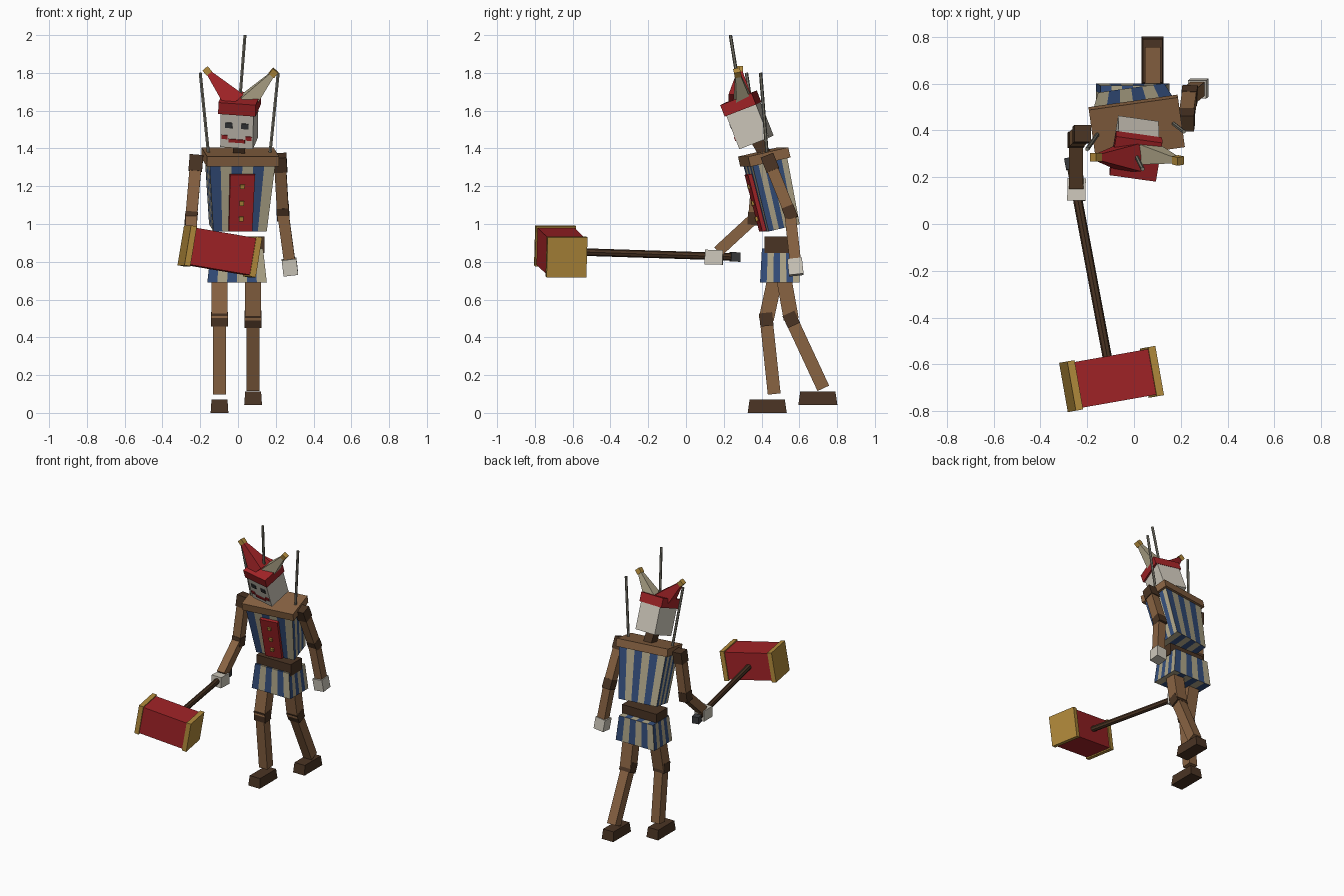
import bpy, bmesh, math
from mathutils import Vector, Matrix, Euler

if "Cube" in bpy.data.objects:
    bpy.data.objects.remove(bpy.data.objects["Cube"])

PALETTE = {
    "red": (.36, .017, .020), "cream": (.43, .38, .25), "pale": (.62, .58, .50),
    "blue": (.034, .076, .20), "brown": (.25, .125, .055), "dark_brown": (.068, .034, .017),
    "gold": (.45, .26, .045), "charcoal": (.04, .042, .045), "string_grey": (.21, .20, .16),
}
MATS = {}
for key, rgb in PALETTE.items():
    MATS[key] = bpy.data.materials.new(key)
    MATS[key].diffuse_color = (*rgb, 1)


def finish(bm, name, mats, matrix):
    bmesh.ops.recalc_face_normals(bm, faces=bm.faces)
    me = bpy.data.meshes.new(name)
    bm.to_mesh(me)
    bm.free()
    for m in mats:
        me.materials.append(MATS[m])
    ob = bpy.data.objects.new(name, me)
    bpy.context.collection.objects.link(ob)
    ob.matrix_world = matrix
    return ob


def frame(loc, rot=(0, 0, 0)):
    return Matrix.Translation(loc) @ Euler([math.radians(a) for a in rot]).to_matrix().to_4x4()


def box(name, mat, size, matrix, taper=(1, 1)):
    """Box of given size; taper scales its top in x and y."""
    bm = bmesh.new()
    bmesh.ops.create_cube(bm, size=1)
    for v in bm.verts:
        if v.co.z > 0:
            v.co.x *= taper[0]
            v.co.y *= taper[1]
        v.co = Vector(a * b for a, b in zip(v.co, size))
    return finish(bm, name, [mat], matrix)


def along(a, b):
    """Frame at the middle of a-b, z along it, x kept near world x."""
    a, b = Vector(a), Vector(b)
    z = (b - a).normalized()
    x = Vector((1, 0, 0))
    x = (x - z * x.dot(z)).normalized()
    r = Matrix((x, z.cross(x), z)).transposed().to_4x4()
    return Matrix.Translation((a + b) / 2) @ r, (b - a).length


def limb(name, mat, a, b, w, d=None, taper=(1, 1)):
    m, length = along(a, b)
    return box(name, mat, (w, d or w, length), m, taper)


def rod(name, mat, a, b, r1, r2, sides, turn=0):
    m, length = along(a, b)
    bm = bmesh.new()
    bmesh.ops.create_cone(bm, cap_ends=True, segments=sides, radius1=r1, radius2=r2, depth=length)
    return finish(bm, name, [mat], m @ Matrix.Rotation(math.radians(turn), 4, 'Z'))


def striped_block(name, bottom, top, height, matrix, n=6):
    """Tapered block, every side cut into n alternating stripes (blue first)."""
    bm = bmesh.new()
    ring = [(-.5, -.5), (.5, -.5), (.5, .5), (-.5, .5)]
    loops = []
    for size, z in ((bottom, -height / 2), (top, height / 2)):
        loop = []
        for i in range(4):
            p, q = Vector(ring[i]), Vector(ring[(i + 1) % 4])
            for k in range(n):
                c = p.lerp(q, k / n)
                loop.append(bm.verts.new((c.x * size[0], c.y * size[1], z)))
        loops.append(loop)
    lo, hi = loops
    count = len(lo)
    for i in range(count):
        j = (i + 1) % count
        f = bm.faces.new((lo[i], lo[j], hi[j], hi[i]))
        f.material_index = i % n % 2
    # caps: strips running front to back
    for loop in loops:
        for k in range(n):
            f = bm.faces.new((loop[k], loop[k + 1], loop[3 * n - k - 1], loop[(3 * n - k) % count]))
            f.material_index = k % 2
    return finish(bm, name, ["blue", "cream"], matrix)


# --- Trunk -------------------------------------------------------------
striped_block("skirt", (.315, .21), (.275, .19), .18, frame((-.005, .497, .78)))
box("belt", "dark_brown", (.28, .13, .085), frame((0, .48, .89)))
chest = frame((.005, .46, 1.155), (13, 0, 8))
striped_block("torso", (.285, .17), (.35, .19), .36, chest)
box("shoulder_yoke", "brown", (.385, .22, .055), chest @ frame((0, 0, .205)))
box("chest_panel", "red", (.125, .03, .31), chest @ frame((0, -.096, -.02), (1.5, 0, 0)), (1.06, 1))
for i, z in enumerate((.07, -.02, -.105)):
    box(f"button_{i + 1}", "gold", (.024, .02, .024), chest @ frame((0, -.112, z)))

# --- Head --------------------------------------------------------------
limb("neck", "dark_brown", (.005, .43, 1.35), (.005, .36, 1.47), .065)
skull = frame((.007, .335, 1.53), (21, 4, -8))
box("head", "pale", (.175, .17, .21), skull)
for side, x in (("right", -.043), ("left", .043)):
    box(f"eye_{side}", "charcoal", (.038, .009, .03), skull @ frame((x, -.086, .022)))
    box(f"mouth_corner_{side}", "red", (.032, .009, .022), skull @ frame((x * 1.5, -.086, -.046)))
box("mouth", "red", (.088, .009, .018), skull @ frame((0, -.086, -.064)))
box("hat_band", "red", (.2, .18, .065), skull @ frame((0, -.003, .117)))
horns = (("right", "red", (-.015, .285, 1.645), (-.163, .285, 1.81), .085),
         ("left", "cream", (.05, .305, 1.645), (.188, .272, 1.80), .065))
for side, mat, a, b, r in horns:
    rod(f"hat_horn_{side}", mat, a, b, r, .016, 4, 45)
    m, _ = along(a, b)
    box(f"hat_bell_{side}", "gold", (.036, .036, .036), Matrix.Translation(b) @ m.to_3x3().to_4x4())

# --- Strings -----------------------------------------------------------
strings = (("head", (.01, .29, 1.66), (.037, .235, 2.0)),
           ("right", (-.155, .385, 1.36), (-.2, .32, 1.80)),
           ("left", (.168, .43, 1.36), (.213, .395, 1.80)))
for side, a, b in strings:
    rod(f"string_{side}", "string_grey", a, b, .009, .009, 6)

# --- Arms: shoulder, elbow, wrist, hand -----------------------------------
arms = (("right", (-.222, .385, 1.335), (-.248, .36, 1.03), (-.247, .17, .855), (-.247, .10, .825), (-.245, .195, .823)),
        ("left", (.222, .44, 1.335), (.238, .55, 1.06), (.272, .578, .81), (.27, .575, .815), (.28, .584, .73)))
for side, s, e, w, h1, h2 in arms:
    S, E, W = Vector(s), Vector(e), Vector(w)
    limb(f"upper_arm_{side}", "brown", S, E, .062)
    d = (E - S).normalized()
    limb(f"shoulder_{side}", "dark_brown", S - d * .03, S + d * .055, .072)
    limb(f"elbow_{side}", "dark_brown", E - d * .035, E + d * .035, .066)
    limb(f"forearm_{side}", "brown", E, W, .06)
    limb(f"hand_{side}", "pale", h1, h2, .078)

# --- Legs: hip, knee, ankle, foot -----------------------------------------
legs = (("right", -.098, (.475, .73), (.425, .495), (.467, .10), (.43, .035)),
        ("left", .080, (.515, .73), (.557, .495), (.727, .13), (.698, .077)))
for side, x, h, k, a, f in legs:
    H, K, A = (Vector((x, *p)) for p in (h, k, a))
    limb(f"thigh_{side}", "brown", K, H, .086, .08)
    d = (A - K).normalized()
    limb(f"knee_{side}", "dark_brown", K - d * .035, K + d * .035, .09, .07)
    limb(f"shin_{side}", "brown", K, A, .068)
    box(f"foot_{side}", "dark_brown", (.094, .207, .07), frame((x, *f)), (.9, .9))

# --- Mallet --------------------------------------------------------------
grip, reach = Vector((-.268, .25, .826)), Vector((-.105, -.62, .854))
rod("mallet_handle", "dark_brown", grip, reach, .02, .02, 8)
d = (reach - grip).normalized()
limb("mallet_pommel", "charcoal", grip - d * .035, grip + d * .015, .05)
mallet = frame((-.096, -.663, .855), (0, 9.5, 10))
box("mallet_head", "red", (.34, .198, .198), mallet)
for side, x in (("right", -.178), ("left", .178)):
    box(f"mallet_cap_{side}", "gold", (.032, .214, .214), mallet @ frame((x, 0, 0)))

for m in bpy.data.materials:
    if m.users and not m.is_grease_pencil:
        m.use_nodes = True
        m.node_tree.nodes["Principled BSDF"].inputs["Base Color"].default_value = m.diffuse_color
